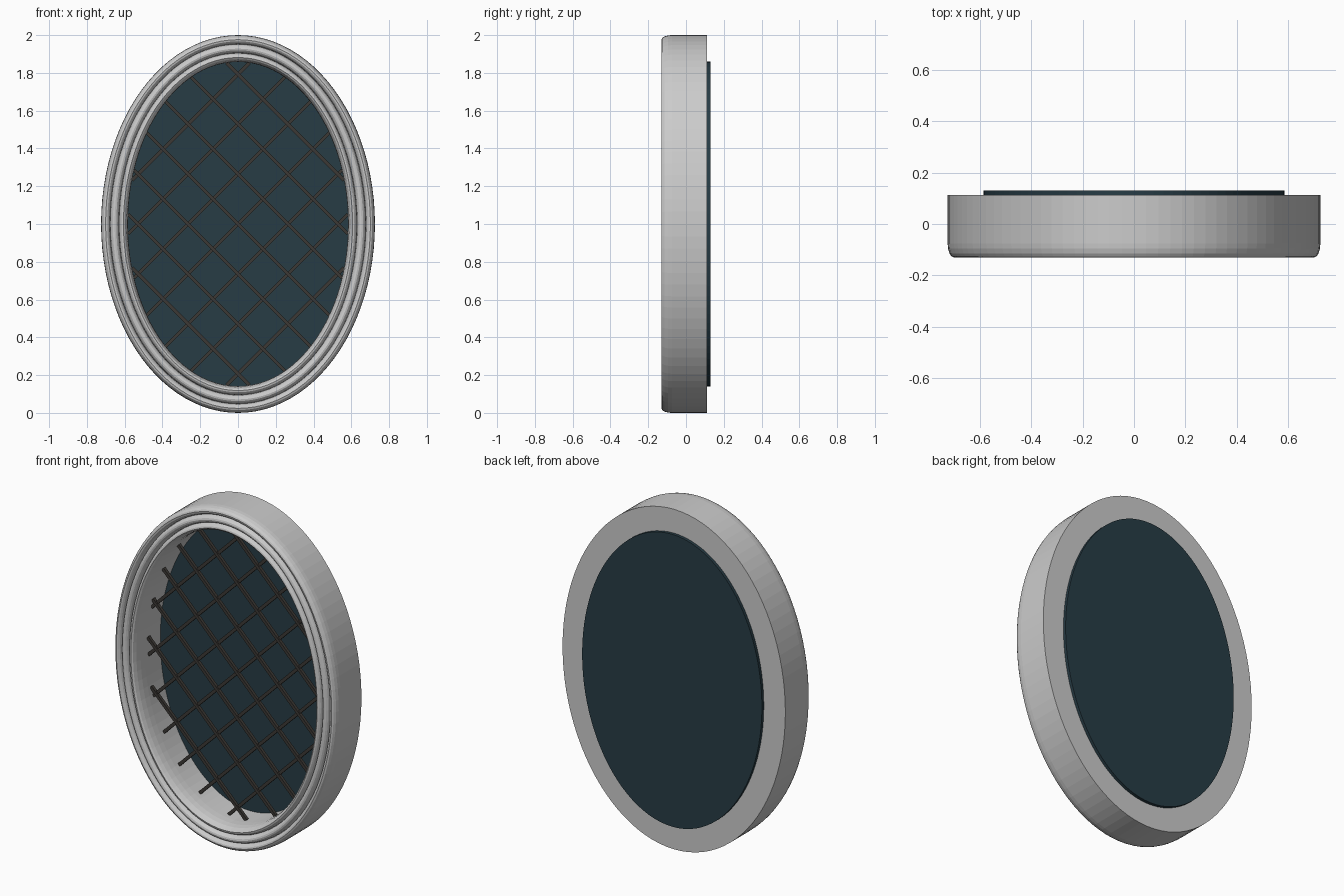
import bpy, bmesh, math
from mathutils import Matrix, Vector

if "Cube" in bpy.data.objects:
    bpy.data.objects.remove(bpy.data.objects["Cube"])

SEG = 96
A, B = 0.583, 0.858      # half-width and half-height of the opening
W = 0.142                # frame width
CZ = 1.0


def material(name, color):
    m = bpy.data.materials.new(name)
    m.diffuse_color = (*color, 1)
    m.use_nodes = True
    m.node_tree.nodes["Principled BSDF"].inputs["Base Color"].default_value = m.diffuse_color
    return m


def add_object(name, bm, mat=None):
    bmesh.ops.recalc_face_normals(bm, faces=bm.faces)
    me = bpy.data.meshes.new(name)
    bm.to_mesh(me)
    bm.free()
    ob = bpy.data.objects.new(name, me)
    bpy.context.collection.objects.link(ob)
    if mat:
        me.materials.append(mat)
    return ob


def ellipse_ring(bm, grow, y):
    """Loop of vertices around the oval, offset outward by grow."""
    return [bm.verts.new(((A + grow) * math.cos(t), y, CZ + (B + grow) * math.sin(t)))
            for t in (2 * math.pi * i / SEG for i in range(SEG))]


def bridge(bm, r0, r1):
    for i in range(SEG):
        j = (i + 1) % SEG
        bm.faces.new((r0[i], r0[j], r1[j], r1[i]))


# Frame profile: inner wall, three rounded beads on the front, outer wall
profile = [(0, 0.112), (0, -0.035)]
beads = [(0.0, 0.047, -0.035, -0.095), (0.047, 0.094, -0.095, -0.095),
         (0.094, W, -0.095, -0.075)]
STEPS = 8
for w0, w1, y0, y1 in beads:
    for k in range(1, STEPS + 1):
        t = math.pi * k / STEPS
        mid = (1 - math.cos(t)) / 2
        base = y0 if t < math.pi / 2 else y1
        profile.append((w0 + (w1 - w0) * mid, base + (-0.13 - base) * math.sin(t)))
profile.append((W, 0.112))

bm = bmesh.new()
rings = [ellipse_ring(bm, w, y) for w, y in profile]
for k in range(len(rings)):
    bridge(bm, rings[k], rings[(k + 1) % len(rings)])
add_object("oval_frame", bm)

# Glass pane, standing slightly proud of the back of the frame
bm = bmesh.new()
front, back = ellipse_ring(bm, 0.002, 0.110), ellipse_ring(bm, 0.002, 0.130)
bridge(bm, front, back)
bm.faces.new(front)
bm.faces.new(back)
add_object("glass_pane", bm, material("dark_glass", (0.02, 0.045, 0.06)))

# Diagonal lattice bars, each trimmed to the oval opening
bm = bmesh.new()
SPACING, THICK = 0.187, 0.018
s = math.sqrt(0.5)
for side in (1, -1):
    d, n = Vector((s, 0, side * s)), Vector((-side * s, 0, s))
    for k in range(-5, 6):
        p = n * (k * SPACING)
        qa = (d.x / A) ** 2 + (d.z / B) ** 2
        qb = 2 * (p.x * d.x / A ** 2 + p.z * d.z / B ** 2)
        qc = (p.x / A) ** 2 + (p.z / B) ** 2 - 1
        disc = qb * qb - 4 * qa * qc
        if disc <= 0:
            continue
        length = math.sqrt(disc) / qa
        c = p + d * (-qb / (2 * qa)) + Vector((0, side * 0.004, CZ))
        bmesh.ops.create_cube(bm, size=1, matrix=Matrix.Translation(c)
                              @ Matrix.Rotation(-side * math.pi / 4, 4, 'Y')
                              @ Matrix.Diagonal((length, THICK, THICK, 1)))
add_object("lattice", bm, material("dark_iron", (0.045, 0.04, 0.035)))
